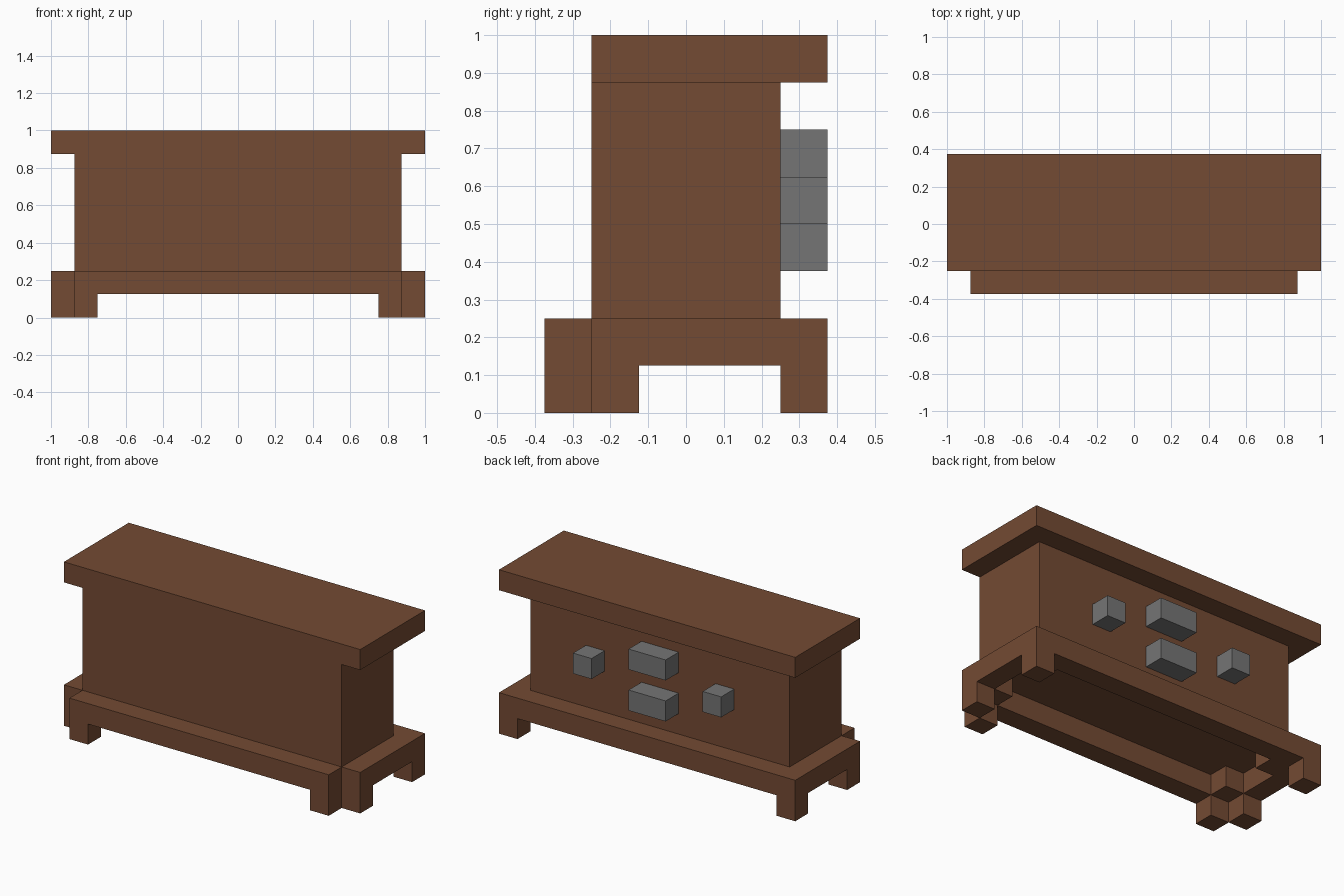
import bpy
import bmesh

if "Cube" in bpy.data.objects:
    bpy.data.objects.remove(bpy.data.objects["Cube"], do_unlink=True)

U = 0.125  # grid unit shared by every part


def material(name, rgb):
    mat = bpy.data.materials.new(name)
    mat.use_nodes = True
    color = (*rgb, 1)
    mat.diffuse_color = color
    mat.node_tree.nodes["Principled BSDF"].inputs["Base Color"].default_value = color
    return mat


wood = material("brown_wood", (0.174, 0.069, 0.033))
metal = material("grey_metal", (0.178, 0.178, 0.178))


def box(name, x, y, z, mat):
    """Axis-aligned box from (min, max) ranges in grid units."""
    bm = bmesh.new()
    bmesh.ops.create_cube(bm, size=1)
    for v in bm.verts:
        for i, (lo, hi) in enumerate((x, y, z)):
            v.co[i] = U * (hi if v.co[i] > 0 else lo)
    mesh = bpy.data.meshes.new(name)
    bm.to_mesh(mesh)
    bm.free()
    mesh.materials.append(mat)
    obj = bpy.data.objects.new(name, mesh)
    bpy.context.collection.objects.link(obj)
    return obj


def pair(name, x, y, z, mat):
    """The box and its mirror image across x = 0."""
    box("left_" + name, x, y, z, mat)
    box("right_" + name, (-x[1], -x[0]), y, z, mat)


# Body and overhanging top
box("body", (-7, 7), (-2, 2), (2, 7), wood)
box("top_slab", (-8, 8), (-2, 3), (7, 8), wood)

# Base rails
box("front_rail", (-7, 7), (-3, -2), (1, 2), wood)
box("back_rail", (-7, 7), (2, 3), (1, 2), wood)
pair("side_rail", (7, 8), (-2, 3), (1, 2), wood)

# Corner blocks under the body
pair("front_corner_block", (6, 7), (-2, -1), (1, 2), wood)
pair("back_corner_block", (6, 7), (1, 2), (1, 2), wood)

# Feet
pair("front_foot", (6, 7), (-3, -2), (0, 1), wood)
pair("side_foot", (7, 8), (-2, -1), (0, 1), wood)
pair("back_foot", (7, 8), (2, 3), (0, 1), wood)

# Handles and knobs on the back
pair("knob", (3, 4), (2, 3), (4, 5), metal)
box("upper_handle", (-1, 1), (2, 3), (5, 6), metal)
box("lower_handle", (-1, 1), (2, 3), (3, 4), metal)
